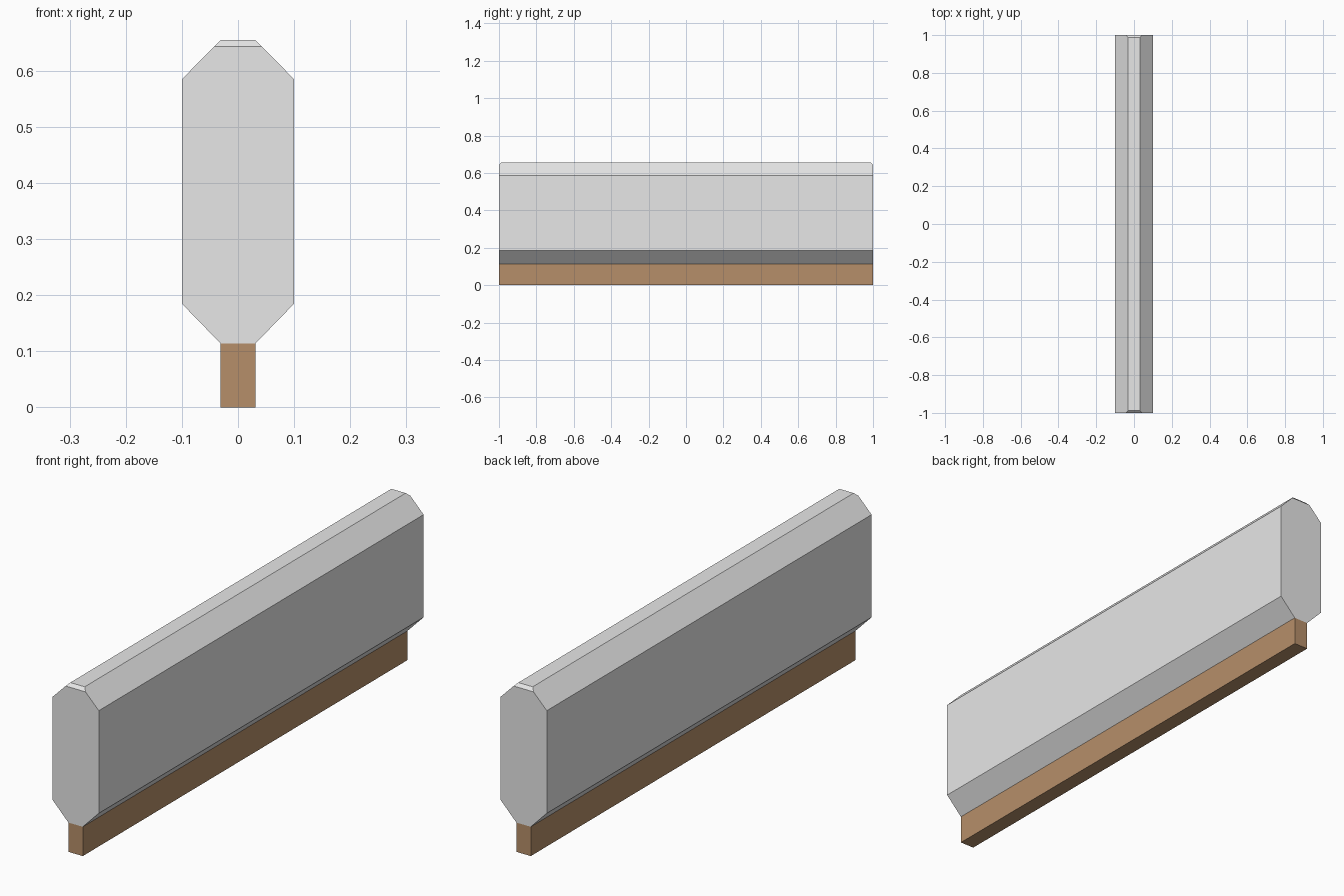
import bpy, bmesh
from mathutils import Vector

if "Cube" in bpy.data.objects:
    bpy.data.objects.remove(bpy.data.objects["Cube"])


def material(name, color):
    mat = bpy.data.materials.new(name)
    mat.diffuse_color = (*color, 1)
    mat.use_nodes = True
    mat.node_tree.nodes["Principled BSDF"].inputs["Base Color"].default_value = mat.diffuse_color
    return mat


def prism(name, half_profile, mat):
    """Mirror a half profile (x, z) across x = 0 and extrude it along y."""
    outline = half_profile + [(-x, z) for x, z in reversed(half_profile)]
    bm = bmesh.new()
    face = bm.faces.new([bm.verts.new((x, -1, z)) for x, z in outline])
    ext = bmesh.ops.extrude_face_region(bm, geom=[face])
    verts = [g for g in ext["geom"] if isinstance(g, bmesh.types.BMVert)]
    bmesh.ops.translate(bm, verts=verts, vec=(0, 2, 0))
    bmesh.ops.recalc_face_normals(bm, faces=bm.faces)
    mesh = bpy.data.meshes.new(name)
    mesh.materials.append(mat)
    obj = bpy.data.objects.new(name, mesh)
    bpy.context.collection.objects.link(obj)
    return obj, bm


grey = material("light grey", (0.8, 0.8, 0.8))
brown = material("wood brown", (0.47, 0.275, 0.144))

# Eight-sided beam with slightly clipped top corners at both ends
beam, bm = prism("beam", [(0.031, 0.114), (0.1, 0.185), (0.1, 0.585), (0.031, 0.655)], grey)
for side in (-1, 1):
    cut = bmesh.ops.bisect_plane(
        bm, geom=bm.verts[:] + bm.edges[:] + bm.faces[:],
        plane_co=(0, side, 0.643), plane_no=Vector((0, side * 0.012, 0.012)).normalized(),
        clear_outer=True)
    edges = [g for g in cut["geom_cut"] if isinstance(g, bmesh.types.BMEdge)]
    bmesh.ops.holes_fill(bm, edges=edges)
bmesh.ops.recalc_face_normals(bm, faces=bm.faces)
bm.to_mesh(beam.data)
bm.free()

# Narrow wooden foot running under the whole beam
foot, bm = prism("foot", [(0.031, 0.0), (0.031, 0.114)], brown)
bm.to_mesh(foot.data)
bm.free()
